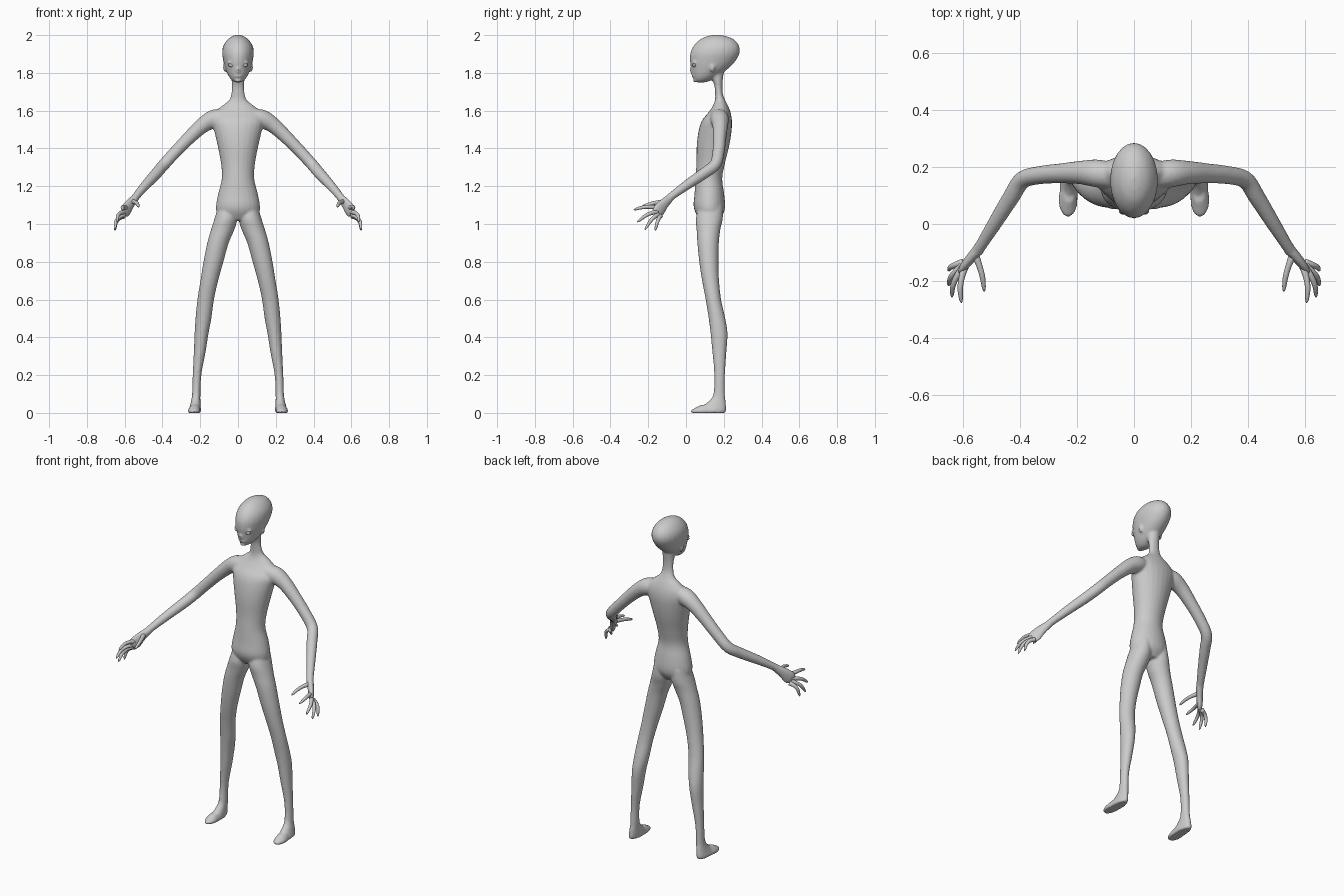
import bpy, bmesh, math
from mathutils import Vector, Matrix

skin = bpy.data.materials.new("grey_skin")
skin.diffuse_color = (0.6, 0.6, 0.6, 1)


def densify(st, n=5):
    """Catmull-Rom interpolation of (x, y, z, r1, r2) stations."""
    out = []
    for i in range(len(st) - 1):
        p = [Vector(st[max(0, min(len(st) - 1, i + k))]) for k in (-1, 0, 1, 2)]
        for j in range(n):
            t = j / n
            out.append(0.5 * (2 * p[1] + (p[2] - p[0]) * t
                              + (2 * p[0] - 5 * p[1] + 4 * p[2] - p[3]) * t * t
                              + (3 * p[1] - p[0] - 3 * p[2] + p[3]) * t ** 3))
    return out + [Vector(st[-1])]


def loft(bm, stations, level=True, seg=24):
    """Closed tube: level rings are horizontal, others follow the path."""
    st = densify(stations)
    rings = []
    for i, s in enumerate(st):
        c = Vector(s[:3])
        if level:
            u, v = Vector((1, 0, 0)), Vector((0, 1, 0))
        else:
            a, b = st[max(i - 1, 0)], st[min(i + 1, len(st) - 1)]
            d = (Vector(b[:3]) - Vector(a[:3])).normalized()
            u = d.cross(Vector((0, 0, 1))).normalized()
            v = d.cross(u)
        rings.append([bm.verts.new(c + u * s[3] * math.cos(k * math.tau / seg)
                                   + v * s[4] * math.sin(k * math.tau / seg))
                      for k in range(seg)])
    for a, b in zip(rings, rings[1:]):
        for k in range(seg):
            m = (k + 1) % seg
            bm.faces.new((a[k], a[m], b[m], b[k]))
    bm.faces.new(rings[0][::-1])
    bm.faces.new(rings[-1])


def ball(bm, c, r, tilt=0):
    m = (Matrix.Translation(c) @ Matrix.Rotation(tilt, 4, 'Y')
         @ Matrix.Diagonal((*r, 1)))
    bmesh.ops.create_uvsphere(bm, u_segments=20, v_segments=12, radius=1, matrix=m)


def slices(rows):
    """(z, half width, front y, back y) rows to stations."""
    return [(0, (f + b) / 2, z, w, (b - f) / 2) for z, w, f, b in rows]


def finish(bm, name):
    bmesh.ops.recalc_face_normals(bm, faces=bm.faces)
    for f in bm.faces:
        f.smooth = True
    me = bpy.data.meshes.new(name)
    bm.to_mesh(me)
    bm.free()
    me.materials.append(skin)
    ob = bpy.data.objects.new(name, me)
    bpy.context.collection.objects.link(ob)
    return ob


body = bmesh.new()

# torso and neck
loft(body, slices([
    (1.02, .075, .075, .175), (1.06, .112, .05, .2), (1.1, .116, .04, .207),
    (1.16, .105, .045, .202), (1.24, .086, .05, .192), (1.32, .09, .055, .206),
    (1.42, .109, .057, .23), (1.5, .128, .068, .242), (1.55, .14, .086, .243),
    (1.59, .125, .118, .236), (1.625, .085, .142, .223), (1.655, .048, .153, .208),
    (1.69, .035, .154, .195), (1.74, .033, .148, .193), (1.8, .038, .12, .2)]))

# head
loft(body, slices([
    (1.75, .016, .055, .105), (1.762, .034, .042, .135), (1.785, .051, .034, .172),
    (1.82, .066, .028, .22), (1.86, .077, .021, .26), (1.905, .084, .023, .284),
    (1.945, .077, .042, .28), (1.978, .054, .076, .252), (1.995, .028, .115, .21),
    (2.002, .006, .155, .17)]))

# nose, lips and chin
ball(body, (0, .032, 1.815), (.011, .013, .02))
ball(body, (0, .04, 1.784), (.022, .011, .008))
ball(body, (0, .05, 1.76), (.02, .014, .01))

for s in (1, -1):
    # leg down to the heel
    loft(body, [(s * x, (f + b) / 2, z, w, (b - f) / 2) for z, x, w, f, b in [
        (1.1, .058, .045, .07, .195), (1.03, .064, .06, .052, .195),
        (.97, .081, .062, .056, .182), (.9, .106, .057, .06, .174),
        (.8, .13, .053, .07, .172), (.7, .152, .047, .085, .175),
        (.6, .171, .044, .104, .186), (.5, .183, .042, .12, .208),
        (.42, .193, .037, .13, .22), (.32, .203, .031, .14, .214),
        (.2, .217, .023, .15, .206), (.1, .221, .022, .145, .206),
        (.06, .224, .025, .118, .21), (.03, .227, .03, .075, .213),
        (.012, .229, .033, .045, .213), (0, .229, .031, .05, .208)]])
    # front of the foot
    loft(body, [(s * .232, .085, 0, .031, .056), (s * .232, .085, .012, .034, .06),
                (s * .231, .095, .026, .028, .048), (s * .228, .112, .042, .02, .035)])
    # arm from shoulder to wrist
    loft(body, [(s * x, y, z, r, r) for x, y, z, r in [
        (.07, .168, 1.565, .045), (.13, .178, 1.555, .049), (.19, .181, 1.52, .041),
        (.26, .178, 1.455, .035), (.33, .172, 1.383, .032), (.392, .155, 1.315, .031),
        (.432, .095, 1.268, .03), (.485, .01, 1.21, .026), (.535, -.07, 1.152, .021),
        (.553, -.098, 1.128, .021)]], level=False)
    # palm
    loft(body, [(s * .54, -.08, 1.142, .02, .02), (s * .57, -.115, 1.108, .018, .03),
                (s * .592, -.142, 1.075, .016, .038), (s * .604, -.158, 1.055, .011, .032)],
         level=False)
    # ear and brow
    ball(body, (s * .07, .14, 1.828), (.009, .013, .024))
    ball(body, (s * .037, .043, 1.857), (.022, .009, .006), s * .2)

ob = finish(body, "body")
mod = ob.modifiers.new("merge", 'REMESH')
mod.mode = 'VOXEL'
mod.voxel_size = .0065
mod.use_smooth_shade = True
mod = ob.modifiers.new("soften", 'SMOOTH')
mod.factor = .5
mod.iterations = 5

# knuckle and tip of the thumb and four fingers
fingers = [((.556, -.115, 1.118), (.527, -.237, 1.09), -.006),
           ((.594, -.15, 1.085), (.607, -.277, 1.075), .01),
           ((.602, -.153, 1.064), (.64, -.257, 1.01), .012),
           ((.604, -.148, 1.049), (.652, -.217, .97), .013),
           ((.602, -.135, 1.042), (.651, -.163, .965), .014)]
for s, side in ((1, "left"), (-1, "right")):
    bm = bmesh.new()
    for a, b, bend in fingers:
        a, b = Vector(a), Vector(b)
        pts = []
        for t, r in ((0, .013), (.3, .0105), (.6, .0095), (.9, .0065), (1, .002)):
            p = a.lerp(b, t) + Vector((bend, 0, abs(bend))) * math.sin(math.pi * t)
            pts.append((s * p.x, p.y, p.z, r, r))
        loft(bm, pts, level=False, seg=12)
    finish(bm, side + "_fingers")
    # eye
    bm = bmesh.new()
    ball(bm, (s * .037, .044, 1.84), (.015, .011, .009), s * -.2)
    finish(bm, side + "_eye")
